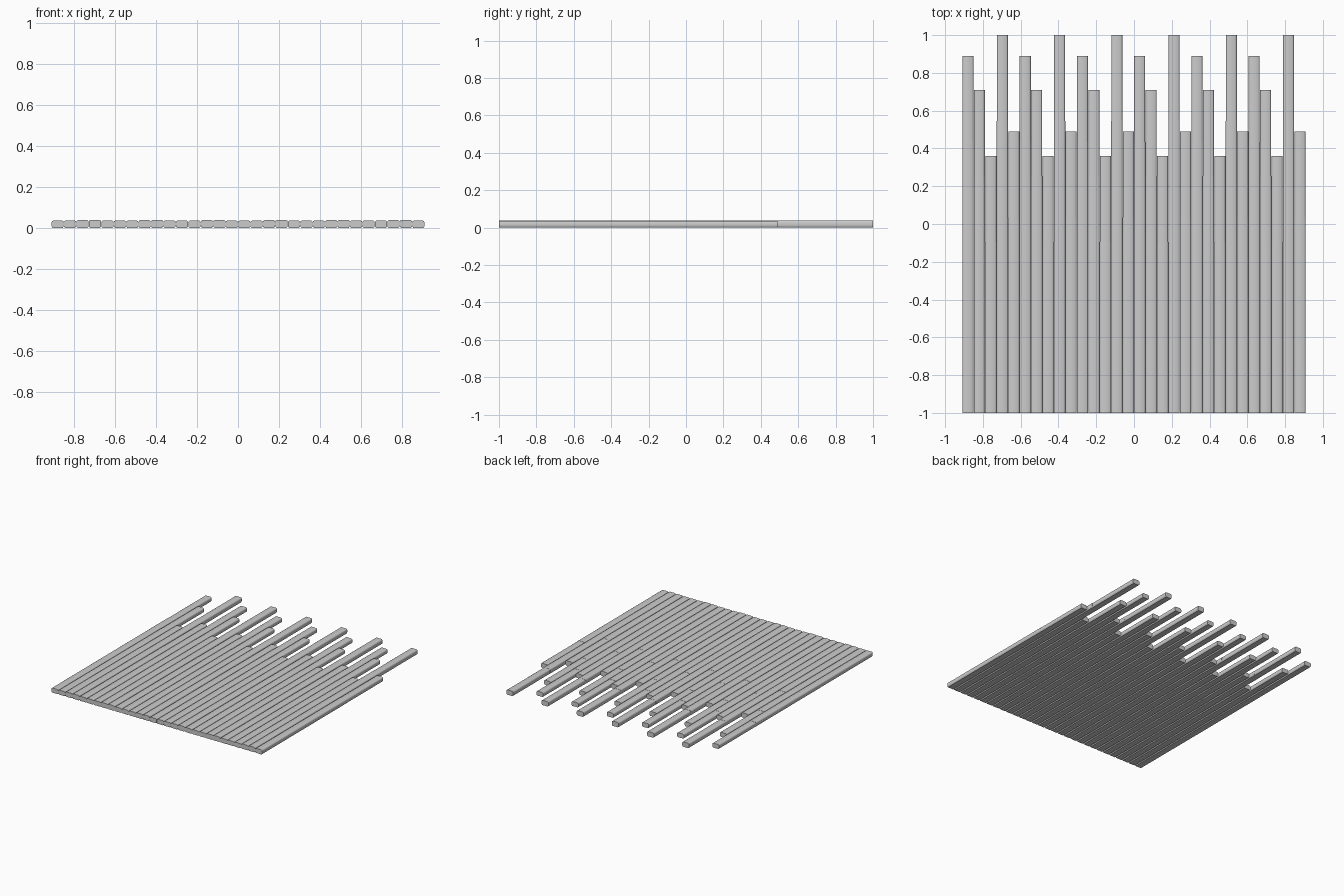
import bpy, bmesh

if "Cube" in bpy.data.objects:
    bpy.data.objects.remove(bpy.data.objects["Cube"])

STEP = 0.455                            # distance between staggered joints
PITCH = 0.0606
TOPS = [0.89, 0.71, 0.36, 1.0, 0.49]    # far end of each board in a group
HEIGHTS = [0.036, 0.036, 0.038, 0.039, 0.036]


def board(name, x, y0, y1, w, h):
    """Long board with softened long edges."""
    a = w / 2
    prof = [(-a + .006, 0), (a - .006, 0), (a - .001, .006), (a, .012),
            (a, h - .009), (a - .002, h - .004), (a - .008, h),
            (-a + .008, h), (-a + .002, h - .004), (-a, h - .009),
            (-a, .012), (-a + .001, .006)]
    bm = bmesh.new()
    near = [bm.verts.new((x + px, y0, pz)) for px, pz in prof]
    far = [bm.verts.new((x + px, y1, pz)) for px, pz in prof]
    n = len(prof)
    bm.faces.new(near)
    bm.faces.new(far[::-1])
    for i in range(n):
        j = (i + 1) % n
        bm.faces.new((near[i], far[i], far[j], near[j]))
    bmesh.ops.recalc_face_normals(bm, faces=bm.faces)
    me = bpy.data.meshes.new(name)
    bm.to_mesh(me)
    bm.free()
    me.shade_smooth()
    me.set_sharp_from_angle(angle=0.7)
    ob = bpy.data.objects.new(name, me)
    bpy.context.collection.objects.link(ob)


# Six groups of five boards, each board split into staggered lengths
for g in range(6):
    for k in range(5):
        x = (g * 5 + k - 14.5) * PITCH
        cuts = [-1.0] + [c for c in (TOPS[k] - 2 * STEP, TOPS[k] - STEP)
                         if c > -0.99] + [TOPS[k]]
        for s in range(len(cuts) - 1):
            last = s == len(cuts) - 2
            board(f"floor_board_{g}_{k}_{s}", x, cuts[s], cuts[s + 1],
                  0.0585 if last else 0.0602,
                  HEIGHTS[k] - (0.001 if last else 0))
